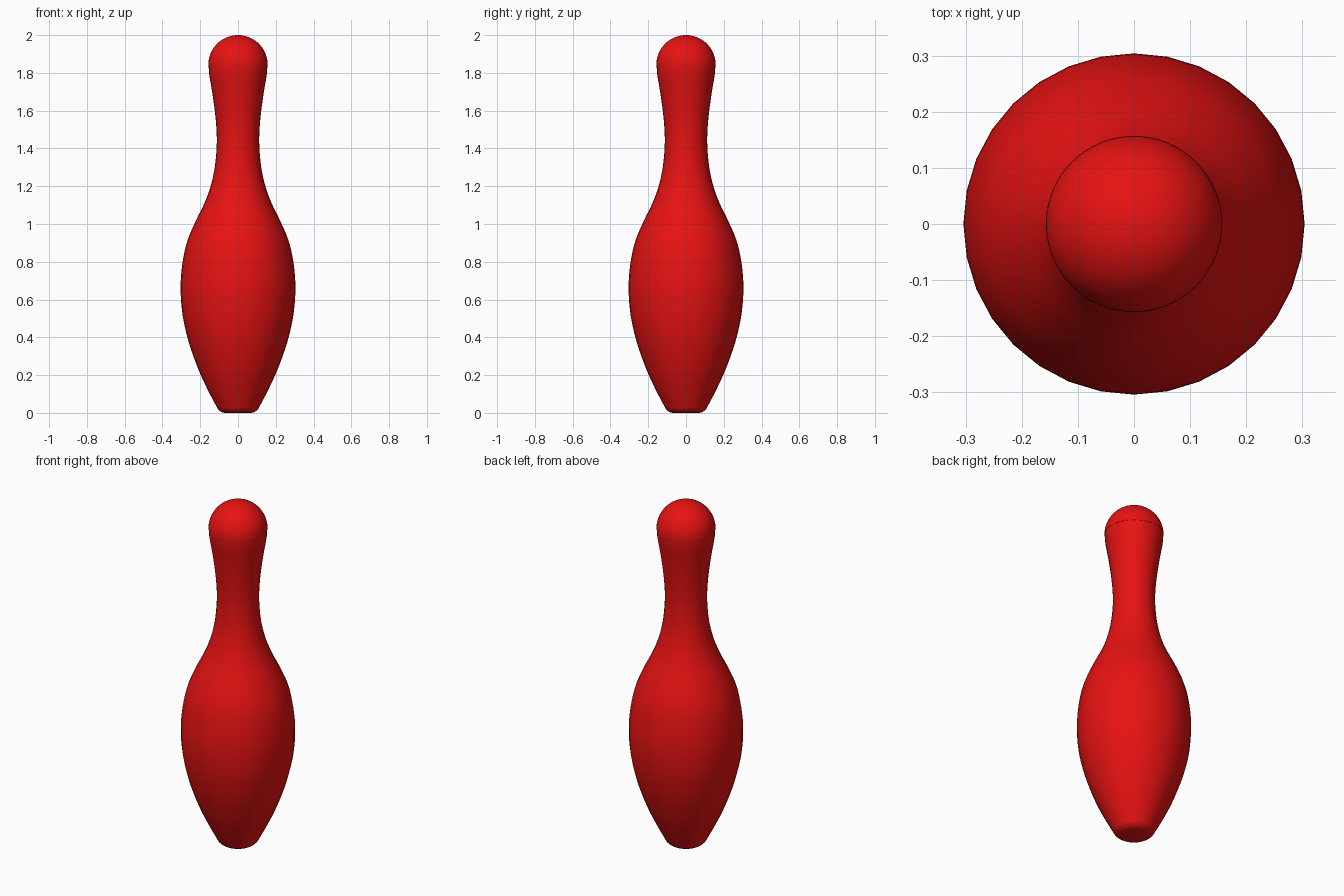
import bpy, bmesh, math
from mathutils import Vector

if "Cube" in bpy.data.objects:
    bpy.data.objects.remove(bpy.data.objects["Cube"])

red = bpy.data.materials.new("glossy red")
red.diffuse_color = (0.8, 0.006, 0.006, 1)
red.use_nodes = True
red.node_tree.nodes["Principled BSDF"].inputs["Base Color"].default_value = red.diffuse_color


def smooth_profile(pts, steps=4):
    """Catmull-Rom curve through (radius, height) points."""
    p = [Vector(q) for q in pts]
    p = [2 * p[0] - p[1]] + p + [2 * p[-1] - p[-2]]
    out = []
    for a, b, c, d in zip(p, p[1:], p[2:], p[3:]):
        for i in range(steps):
            t = i / steps
            out.append(0.5 * (2 * b + (c - a) * t + (2 * a - 5 * b + 4 * c - d) * t * t
                              + (3 * b - a - 3 * c + d) * t ** 3))
    return out + [p[-2]]


def lathe(name, profile, sides):
    bm = bmesh.new()
    vs = [bm.verts.new((r, 0, z)) for r, z in profile]
    es = [bm.edges.new(pair) for pair in zip(vs, vs[1:])]
    bmesh.ops.spin(bm, geom=vs + es, cent=(0, 0, 0), axis=(0, 0, 1),
                   angle=math.tau, steps=sides, use_merge=True)
    bmesh.ops.remove_doubles(bm, verts=bm.verts, dist=1e-5)
    bmesh.ops.recalc_face_normals(bm, faces=bm.faces)
    # make sure the open shells face outwards
    f = max(bm.faces, key=lambda f: f.calc_center_median().xy.length)
    if f.normal.xy.dot(f.calc_center_median().xy) < 0:
        bmesh.ops.reverse_faces(bm, faces=bm.faces)
    for f in bm.faces:
        f.smooth = True
    me = bpy.data.meshes.new(name)
    bm.to_mesh(me)
    bm.free()
    me.materials.append(red)
    ob = bpy.data.objects.new(name, me)
    bpy.context.collection.objects.link(ob)


# body: flat foot, rounded heel, belly, neck and flare up to the head
side = [(0.085, 0.003), (0.105, 0.018), (0.12, 0.045), (0.149, 0.1), (0.197, 0.2),
        (0.24, 0.31), (0.268, 0.4), (0.292, 0.51), (0.303, 0.62), (0.302, 0.72),
        (0.288, 0.83), (0.265, 0.92), (0.222, 1.02), (0.178, 1.11), (0.145, 1.2),
        (0.123, 1.3), (0.113, 1.41), (0.114, 1.5), (0.123, 1.6), (0.137, 1.7),
        (0.152, 1.79), (0.156, 1.843)]
lathe("pin_body", [Vector((0, 0)), Vector((0.07, 0))] + smooth_profile(side), 32)

# head: half-sphere cap
R, Z = 0.157, 1.843
lathe("pin_head", [Vector((R * math.cos(a), Z + R * math.sin(a)))
                   for a in (math.pi / 2 * i / 16 for i in range(16))] + [Vector((0, Z + R))], 64)
